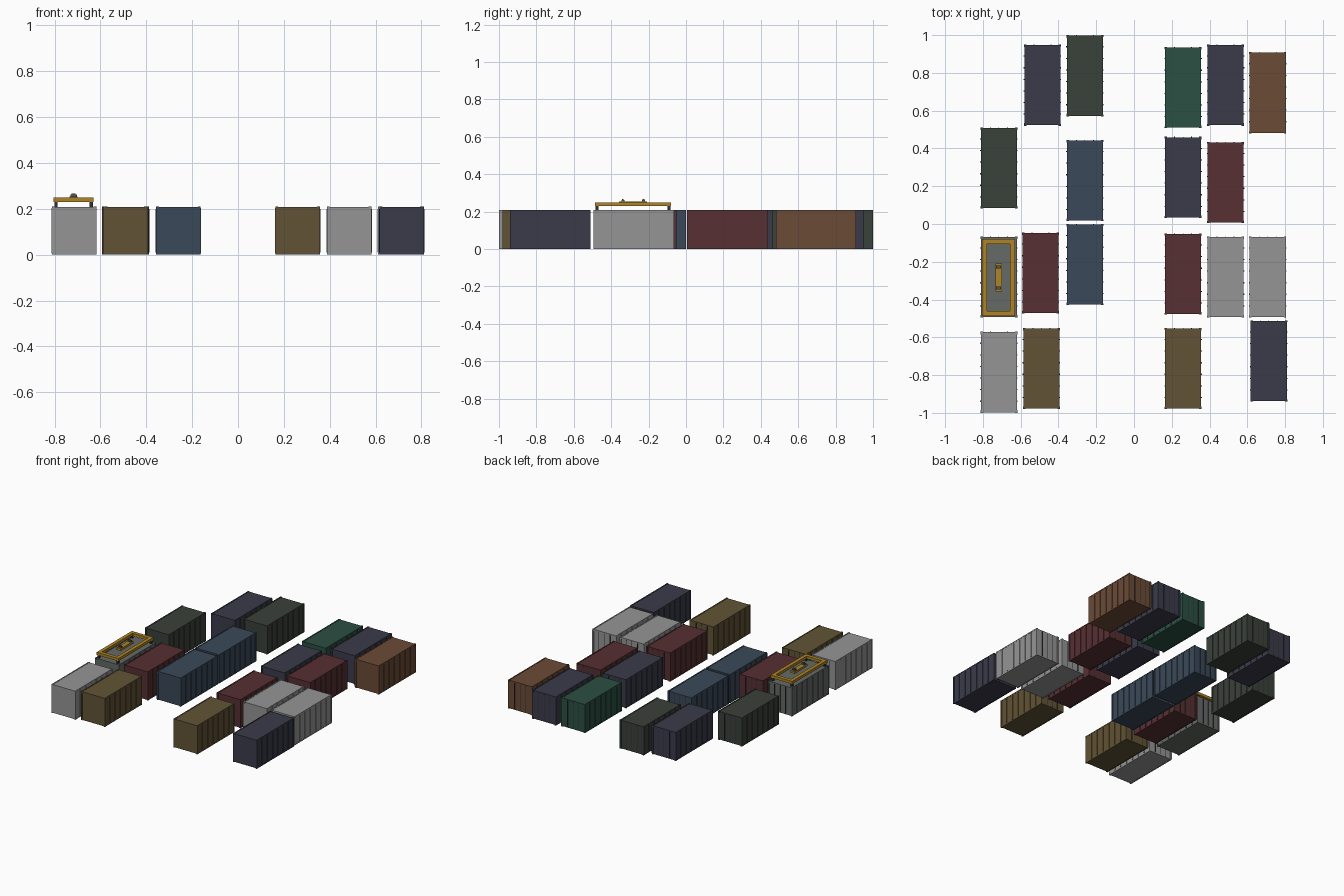
import bpy, bmesh
from mathutils import Matrix, Vector

if "Cube" in bpy.data.objects:
    bpy.data.objects.remove(bpy.data.objects["Cube"])

L, W, H = 0.43, 0.19, 0.21   # container length, width, height


def material(name, rgb):
    m = bpy.data.materials.new(name)
    m.diffuse_color = (*rgb, 1)
    m.use_nodes = True
    m.node_tree.nodes["Principled BSDF"].inputs["Base Color"].default_value = m.diffuse_color
    return m


COLORS = {
    "grey": material("light_grey", (0.30, 0.30, 0.30)),
    "slate": material("slate", (0.13, 0.145, 0.135)),
    "navy": material("navy", (0.042, 0.044, 0.068)),
    "blue": material("blue", (0.042, 0.066, 0.098)),
    "forest": material("forest", (0.042, 0.052, 0.042)),
    "green": material("green", (0.024, 0.079, 0.055)),
    "maroon": material("maroon", (0.095, 0.029, 0.032)),
    "olive": material("olive", (0.120, 0.086, 0.035)),
    "brown": material("brown", (0.145, 0.070, 0.037)),
}
DARK = material("dark_steel", (0.03, 0.03, 0.035))
STEEL = material("steel", (0.09, 0.09, 0.09))
YELLOW = material("crane_yellow", (0.42, 0.23, 0.02))


def box(bm, center, size, mat=0):
    mtx = Matrix.Translation(center) @ Matrix.Diagonal((*size, 1))
    verts = bmesh.ops.create_cube(bm, size=1, matrix=mtx)["verts"]
    for f in {f for v in verts for f in v.link_faces}:
        f.material_index = mat


def finish(bm, name, mats, loc=(0, 0, 0)):
    me = bpy.data.meshes.new(name)
    bm.to_mesh(me)
    bm.free()
    for m in mats:
        me.materials.append(m)
    return place(me, name, loc)


def place(me, name, loc):
    ob = bpy.data.objects.new(name, me)
    ob.location = loc
    bpy.context.collection.objects.link(ob)
    return ob


def container_mesh(color):
    bm = bmesh.new()
    # main shell
    box(bm, (0, 0, H / 2), (W, L - 0.006, H - 0.004))
    for sx in (-1, 1):
        # side corrugation ribs
        for i in range(1, 7):
            box(bm, (sx * W / 2, -L / 2 + i * L / 7, H / 2), (0.008, 0.006, H - 0.02))
        # top and bottom side rails
        for z in (0.004, H - 0.004):
            box(bm, (sx * (W / 2 - 0.003), 0, z), (0.008, L - 0.004, 0.008))
        # corner posts and corner castings
        for sy in (-1, 1):
            box(bm, (sx * (W / 2 - 0.003), sy * (L / 2 - 0.005), H / 2), (0.012, 0.010, H - 0.012))
            for z in (0.006, H - 0.006):
                box(bm, (sx * (W / 2 - 0.004), sy * (L / 2 - 0.007), z), (0.012, 0.014, 0.012))
        # door locking rods on the back end
        box(bm, (sx * 0.045, L / 2 - 0.002, H / 2), (0.004, 0.004, H - 0.02), 1)
    # door seam
    box(bm, (0, L / 2 - 0.003, H / 2), (0.003, 0.003, H - 0.02), 1)
    me = bpy.data.meshes.new("container_" + color)
    bm.to_mesh(me)
    bm.free()
    me.materials.append(COLORS[color])
    me.materials.append(DARK)
    return me


# container yard: colour, centre x, centre y
YARD = [
    ("forest", -0.715, 0.297), ("slate", -0.715, -0.28), ("grey", -0.715, -0.785),
    ("navy", -0.485, 0.735), ("maroon", -0.495, -0.26), ("olive", -0.490, -0.765),
    ("forest", -0.26, 0.785), ("blue", -0.26, 0.23), ("blue", -0.26, -0.215),
    ("green", 0.26, 0.722), ("navy", 0.26, 0.247), ("maroon", 0.26, -0.265),
    ("olive", 0.26, -0.765), ("navy", 0.485, 0.735), ("maroon", 0.485, 0.22),
    ("grey", 0.485, -0.28), ("brown", 0.708, 0.695), ("grey", 0.708, -0.28),
    ("navy", 0.714, -0.725),
]
meshes = {c: container_mesh(c) for c in COLORS}
for i, (c, x, y) in enumerate(YARD):
    place(meshes[c], f"{c}_container_{i + 1}", (x, y, 0))

# lifting spreader above the slate container
SP = Vector((-0.717, -0.283, 0))
SX, SY, BW = 0.175, 0.407, 0.026
bm = bmesh.new()
for s in (-1, 1):
    box(bm, (s * (SX - BW) / 2, 0, 0.24), (BW, SY, 0.02))
    box(bm, (0, s * (SY - BW) / 2, 0.24), (SX - 2 * BW, BW, 0.02))
finish(bm, "spreader_frame", [YELLOW], SP)

# twist lock legs at the frame corners
bm = bmesh.new()
for sx in (-1, 1):
    for sy in (-1, 1):
        box(bm, (sx * 0.077, sy * 0.192, 0.222), (0.014, 0.016, 0.028))
finish(bm, "twist_locks", [DARK], SP)

# central lifting beam with hoist blocks
bm = bmesh.new()
box(bm, (0, 0, 0.245), (0.034, 0.15, 0.016))
finish(bm, "lifting_beam", [YELLOW], SP)
bm = bmesh.new()
for s in (-1, 1):
    box(bm, (0, s * 0.055, 0.256), (0.028, 0.016, 0.012))
    box(bm, (0, s * 0.055, 0.264), (0.016, 0.010, 0.008))
finish(bm, "hoist_blocks", [STEEL], SP)
